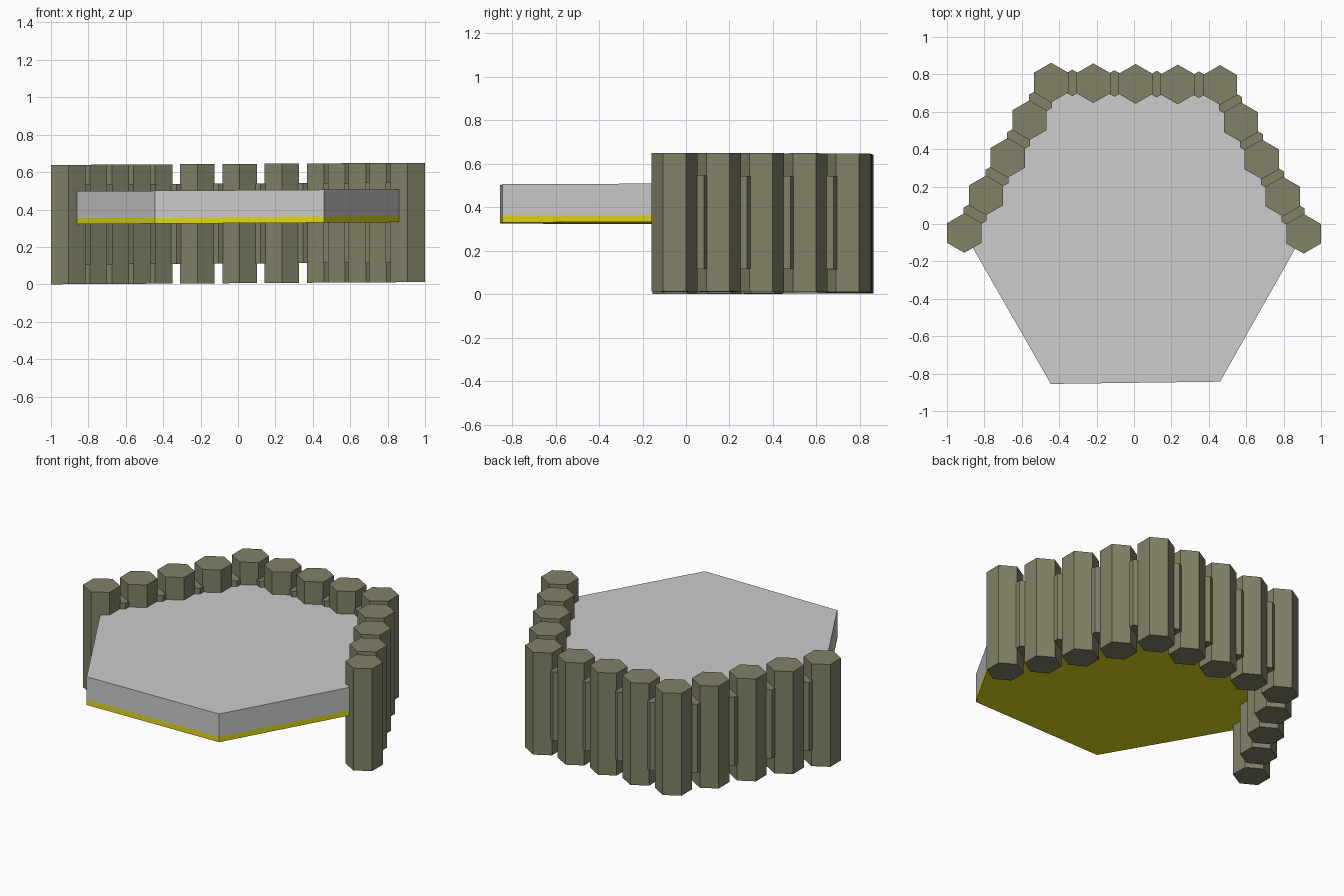
import bpy, bmesh
from math import sin, cos, pi

if "Cube" in bpy.data.objects:
    bpy.data.objects.remove(bpy.data.objects["Cube"])

TILT = 0.006  # whole model rises very slightly towards +x


def material(name, rgb):
    m = bpy.data.materials.new(name)
    m.diffuse_color = (*rgb, 1)
    m.use_nodes = True
    m.node_tree.nodes["Principled BSDF"].inputs["Base Color"].default_value = m.diffuse_color
    return m


wood = material("olive_brown", (0.22, 0.22, 0.135))
grey = material("grey", (0.75, 0.75, 0.75))
yellow = material("yellow", (0.75, 0.70, 0.01))


def prism(name, outline, levels, mats):
    """Stack the outline at each z level; one material per band."""
    bm = bmesh.new()
    rings = [[bm.verts.new((x, y, z + TILT * (x + 1))) for x, y in outline]
             for z in levels]
    n = len(outline)
    for band, (lo, hi) in enumerate(zip(rings, rings[1:])):
        for i in range(n):
            j = (i + 1) % n
            f = bm.faces.new((lo[i], lo[j], hi[j], hi[i]))
            f.material_index = band
    bm.faces.new(rings[0][::-1])
    bm.faces.new(rings[-1]).material_index = len(levels) - 2
    bmesh.ops.recalc_face_normals(bm, faces=bm.faces)
    me = bpy.data.meshes.new(name)
    bm.to_mesh(me)
    bm.free()
    for m in mats:
        me.materials.append(m)
    ob = bpy.data.objects.new(name, me)
    bpy.context.collection.objects.link(ob)
    return ob


def hexagon(x, y, r):
    return [(x + r * cos(pi / 6 + k * pi / 3), y + r * sin(pi / 6 + k * pi / 3))
            for k in range(6)]


# Corners of the hexagonal floor, anticlockwise
corners = [(0.907, -0.052), (0.46, 0.743), (-0.443, 0.756),
           (-0.907, -0.048), (-0.445, -0.855), (0.46, -0.843)]

# Floor slab with yellow lower band and underside
prism("floor_slab", corners, (0.321, 0.354, 0.497), (yellow, grey))

# Post positions along the three walled sides
posts = [corners[0]]
for (ax, ay), (bx, by) in zip(corners[:3], corners[1:4]):
    posts += [(ax + (bx - ax) * k / 4, ay + (by - ay) * k / 4)
              for k in range(1, 5)]

# Tall hexagonal posts
for i, (x, y) in enumerate(posts):
    prism(f"wall_post_{i + 1}", hexagon(x, y, 0.106), (0, 0.638), (wood,))

# Slim shorter fillers between neighbouring posts
for i, ((ax, ay), (bx, by)) in enumerate(zip(posts, posts[1:])):
    prism(f"wall_filler_{i + 1}", hexagon((ax + bx) / 2, (ay + by) / 2, 0.071),
          (0.105, 0.533), (wood,))
